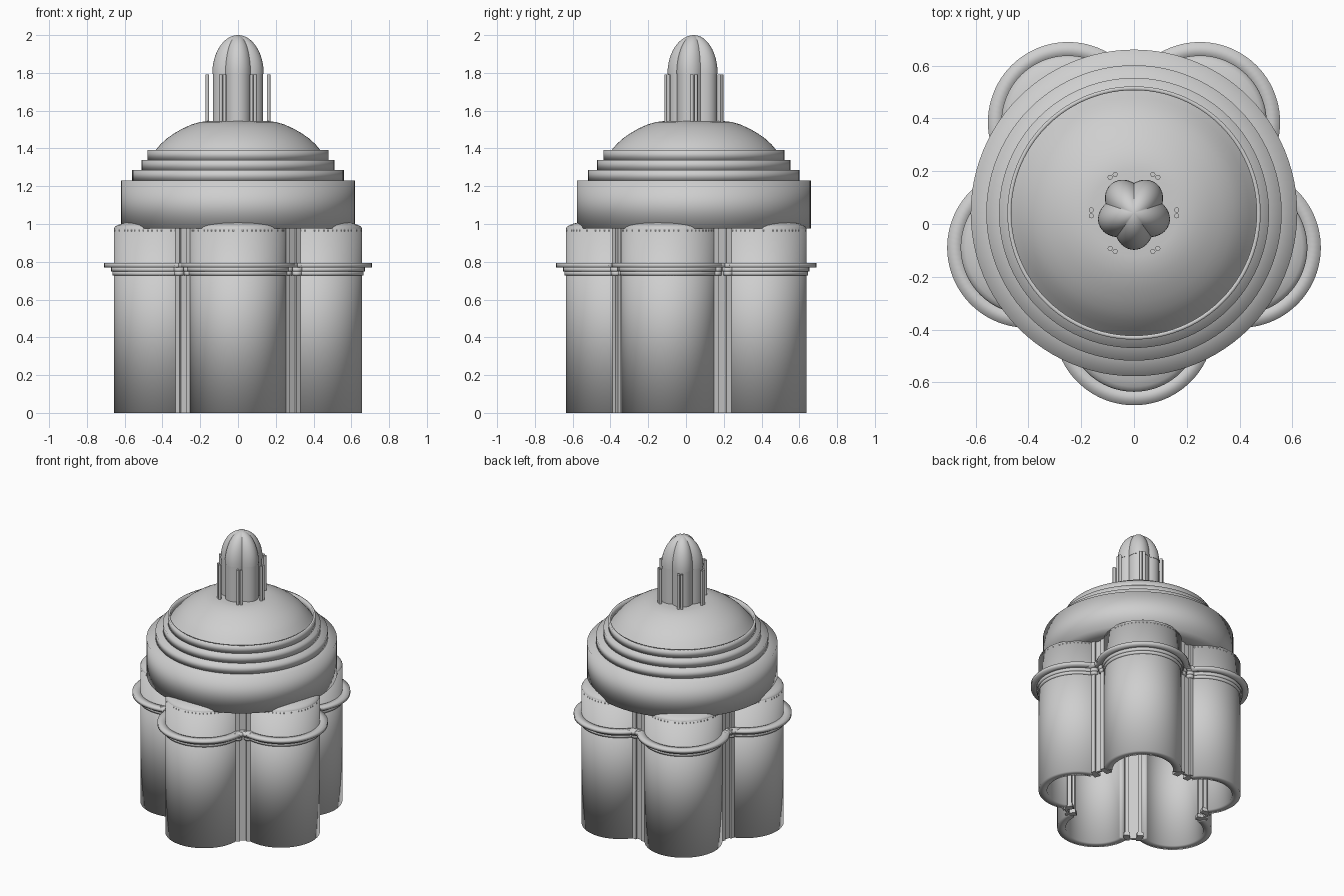
import bpy, bmesh, math
from math import sin, cos, pi, radians

if "Cube" in bpy.data.objects:
    bpy.data.objects.remove(bpy.data.objects["Cube"])

# One pale stone colour for everything
STONE = (0.62, 0.62, 0.62, 1)
stone = bpy.data.materials.new("pale stone")
stone.use_nodes = True
stone.diffuse_color = STONE
stone.node_tree.nodes["Principled BSDF"].inputs["Base Color"].default_value = STONE

AXIS_Y = 0.042            # centre of the five-fold plan
LOBE_R, WALL_R = 0.425, 0.253
LOBES = [radians(-90 + 72 * i) for i in range(5)]
JOINTS = [a + radians(36) for a in LOBES]


def polar(radius, angle, side=0.0):
    """Plan point at a radius and angle, shifted sideways along the tangent."""
    return (radius * cos(angle) - side * sin(angle),
            AXIS_Y + radius * sin(angle) + side * cos(angle))


def finish(name, bm, smooth=35):
    """Make the object; edges flatter than the smooth angle are blended."""
    bmesh.ops.remove_doubles(bm, verts=bm.verts, dist=1e-5)
    bmesh.ops.recalc_face_normals(bm, faces=bm.faces)
    mesh = bpy.data.meshes.new(name)
    bm.to_mesh(mesh)
    bm.free()
    obj = bpy.data.objects.new(name, mesh)
    bpy.context.collection.objects.link(obj)
    mesh.materials.append(stone)
    bpy.ops.object.select_all(action='DESELECT')
    obj.select_set(True)
    bpy.context.view_layer.objects.active = obj
    bpy.ops.object.shade_smooth_by_angle(angle=radians(smooth))


def sweep(bm, profile, centre, start=0.0, span=2 * pi, steps=64, loop=False):
    """Turn an (r, z) profile about a vertical axis; a partial turn gets end caps."""
    full = span > 6.28
    rows = []
    for i in range(steps if full else steps + 1):
        a = start + span * i / steps
        rows.append([bm.verts.new((centre[0] + r * cos(a), centre[1] + r * sin(a), z))
                     for r, z in profile])
    n = len(profile)
    for i in range(steps):
        p, q = rows[i], rows[(i + 1) % len(rows)]
        for j in range(n if loop else n - 1):
            k = (j + 1) % n
            bm.faces.new((p[j], q[j], q[k], p[k]))
    if not full and loop:
        bm.faces.new(rows[0])
        bm.faces.new(rows[-1])


def turned(name, profile, centre=(0, AXIS_Y), steps=96, smooth=35):
    bm = bmesh.new()
    sweep(bm, profile, centre, steps=steps)
    finish(name, bm, smooth)


def block(bm, radius, angle, side, depth, width, z0, z1):
    """Upright bar turned to face outward."""
    d, w = depth / 2, width / 2
    corners = [polar(radius + u, angle, side + v)
               for u, v in ((-d, -w), (d, -w), (d, w), (-d, w))]
    low = [bm.verts.new((*c, z0)) for c in corners]
    high = [bm.verts.new((*c, z1)) for c in corners]
    bm.faces.new(low)
    bm.faces.new(high)
    for i in range(4):
        j = (i + 1) % 4
        bm.faces.new((low[i], low[j], high[j], high[i]))


def ring(inner, outer, z0, z1):
    return [(inner, z0), (outer, z0), (outer, z1), (inner, z1)]


def column(bm, x, y, radius, z0, z1, steps=16):
    sweep(bm, [(0, z0), (radius, z0), (radius, z1), (0, z1)], (x, y), steps=steps)


# Curved apse walls with shallow domed roofs
for i, a in enumerate(LOBES):
    c = polar(LOBE_R, a)
    bm = bmesh.new()
    sweep(bm, ring(WALL_R - 0.055, WALL_R, 0, 0.975), c, a - radians(93), radians(186), 48, True)
    finish(f"apse_wall_{i + 1}", bm, 95)
    cap = [(WALL_R * cos(t * pi / 16), 0.975 + 0.05 * sin(t * pi / 16)) for t in range(9)]
    turned(f"apse_roof_{i + 1}", [(0, 0.96), (WALL_R, 0.96)] + cap, c, 64)

# Joints between apses: closing strip, outer pilasters, inner posts on small feet
strips, pilasters, posts = bmesh.new(), bmesh.new(), bmesh.new()
for a in JOINTS:
    block(strips, 0.475, a, 0, 0.016, 0.11, 0, 0.98)
    for side in (-1, 1):
        block(pilasters, 0.484, a, side * 0.036, 0.026, 0.03, 0, 0.98)
        block(posts, 0.447, a, side * 0.043, 0.026, 0.026, 0, 0.98)
        block(posts, 0.447, a, side * 0.043, 0.042, 0.042, 0, 0.025)
finish("joint_strips", strips)
finish("joint_pilasters", pilasters)
finish("inner_posts", posts)

# Cornice: a wide plate above two narrow mouldings
for name, grow, z0, z1 in (("cornice_plate", 0.051, 0.77, 0.793),
                           ("cornice_upper_moulding", 0.014, 0.748, 0.77),
                           ("cornice_lower_moulding", 0.008, 0.728, 0.748)):
    bm = bmesh.new()
    for a in LOBES:
        sweep(bm, ring(WALL_R - 0.01, WALL_R + grow, z0, z1), polar(LOBE_R, a),
              a - radians(100), radians(200), 48, True)
    for a in JOINTS:
        for side in (-0.033, 0.033):
            column(bm, *polar(0.485, a, side), 0.02 + grow * 0.8, z0, z1, 24)
    finish(name, bm, 95)

# Drum and the stepped rings above it, with softly blended edges
for name, radius, z0, z1 in (("drum", 0.619, 0.975, 1.23),
                             ("lower_step", 0.56, 1.23, 1.285),
                             ("middle_step", 0.512, 1.285, 1.34)):
    inner = radius - 0.11
    turned(name, [(0, z0), (inner, z0), (radius, z0), (radius, z1), (inner, z1), (0, z1)],
           smooth=95)
bm = bmesh.new()
sweep(bm, ring(0.465, 0.48, 1.34, 1.393), (0, AXIS_Y), steps=96, loop=True)
finish("upper_step", bm, 95)

# Main dome with a flattened crown
turned("main_dome", [(0, 1.34), (0.468, 1.34), (0.468, 1.352), (0.437, 1.39), (0.41, 1.422),
                     (0.376, 1.453), (0.336, 1.481), (0.29, 1.507), (0.245, 1.527),
                     (0.2, 1.54), (0.165, 1.544), (0.1, 1.545), (0, 1.545)])


def star(scale, z, count=80):
    """Five-lobed outline with creased valleys for the lantern."""
    pts = []
    for i in range(count):
        t = 2 * pi * i / count
        r = scale * (0.113 + 0.027 * abs(cos(2.5 * t)))
        pts.append((*polar(r, t - pi / 2), z))
    return pts


def stack(name, outlines):
    bm = bmesh.new()
    rows = [[bm.verts.new(p) for p in o] for o in outlines]
    for p, q in zip(rows, rows[1:]):
        for i in range(len(p)):
            j = (i + 1) % len(p)
            bm.faces.new((p[i], p[j], q[j], q[i]))
    bm.faces.new(rows[0])
    bm.faces.new(rows[-1])
    finish(name, bm)


# Lantern body, ribbed cap and the paired rods around it
stack("lantern_body", [star(0.98, 1.54), star(0.98, 1.795)])
stack("lantern_cap", [star(max(cos(t * pi / 32), 0.01), 1.795 + 0.205 * sin(t * pi / 32))
                      for t in range(17)])
bm = bmesh.new()
for i in range(6):
    for side in (-0.011, 0.011):
        column(bm, *polar(0.162, i * pi / 3, side), 0.0095, 1.54, 1.792)
finish("lantern_rods", bm)
